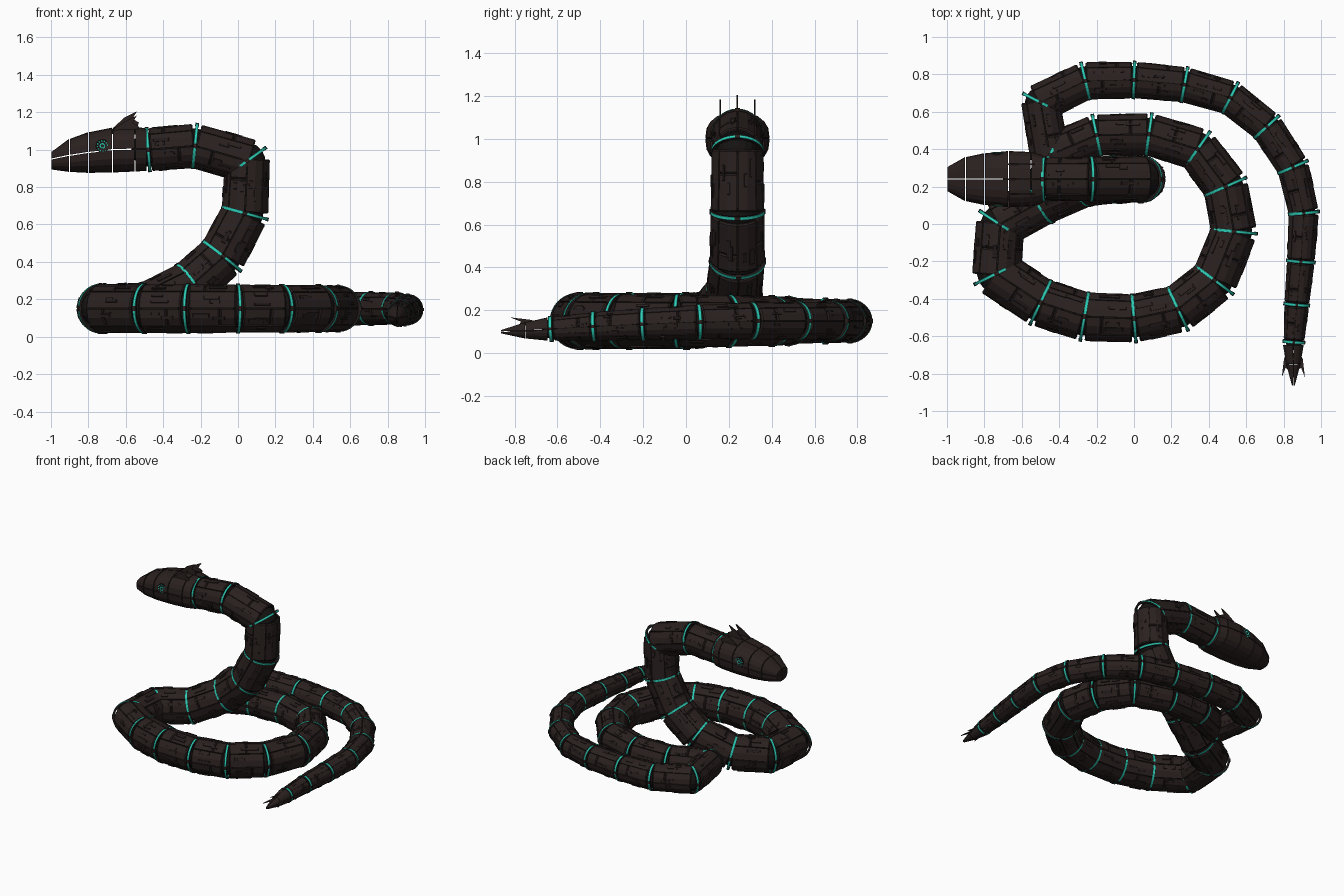
import bpy, bmesh, math, random
from mathutils import Vector, Matrix

if "Cube" in bpy.data.objects:
    bpy.data.objects.remove(bpy.data.objects["Cube"])

random.seed(4)

def material(name, rgb):
    m = bpy.data.materials.new(name)
    m.diffuse_color = (*rgb, 1)
    m.use_nodes = True
    m.node_tree.nodes["Principled BSDF"].inputs["Base Color"].default_value = m.diffuse_color
    return m

MATS = [material("dark_brown_armour", (0.023, 0.015, 0.014)),
        material("black_inner", (0.008, 0.006, 0.006)),
        material("teal_glow", (0.025, 0.60, 0.46)),
        material("umber_detail", (0.015, 0.010, 0.010))]
BROWN, BLACK, TEAL, UMBER = range(4)

def finish(bm, name, matrix=None):
    bmesh.ops.recalc_face_normals(bm, faces=bm.faces)
    me = bpy.data.meshes.new(name)
    bm.to_mesh(me)
    bm.free()
    for m in MATS:
        me.materials.append(m)
    ob = bpy.data.objects.new(name, me)
    if matrix:
        ob.matrix_world = matrix
    bpy.context.collection.objects.link(ob)
    return ob

def grid(bm, rows, mat, closed):
    """Skin a list of closed loops; cap the ends unless the rows form a ring."""
    vs = [[bm.verts.new(p) for p in row] for row in rows]
    n = len(vs[0])
    for i in range(len(vs) if closed else len(vs) - 1):
        a, b = vs[i], vs[(i + 1) % len(vs)]
        for k in range(n):
            bm.faces.new((a[k], a[(k + 1) % n], b[(k + 1) % n], b[k])).material_index = mat
    if not closed:
        for row in (vs[0], vs[-1]):
            bm.faces.new(row).material_index = mat

def slab(bm, rad, z0, z1, a0, a1, n, inner, outer, mat, bev=0.01):
    """Curved armour plate around local z; rad(z) gives the base radius."""
    prof = [(z0, inner), (z0, outer - bev * 0.8), (z0 + bev, outer),
            (z1 - bev, outer), (z1, outer - bev * 0.8), (z1, inner)]
    full = abs(a1 - a0 - math.tau) < 1e-4
    rows = []
    for i in range(n if full else n + 1):
        a = a0 + (a1 - a0) * i / n
        rows.append([Vector(((rad(z) + o) * math.cos(a), (rad(z) + o) * math.sin(a), z))
                     for z, o in prof])
    grid(bm, rows, mat, full)

def frame(origin, d):
    """Matrix with local z along d and local y as near to world up as possible."""
    d = d.normalized()
    ref = Vector((0, 0, 1)) if abs(d.z) < 0.9 else Vector((1, 0, 0))
    x = ref.cross(d).normalized()
    y = d.cross(x)
    return Matrix.Translation(origin) @ Matrix((x, y, d)).transposed().to_4x4()

# Joint positions from neck to tail, with the body radius at each
JOINTS = [(-.48, .24, 1.0, .115), (-.23, .24, 1.02, .118), (.05, .24, .94, .12),
          (.037, .24, .66, .125), (-.085, .24, .43, .128), (-.26, .225, .275, .13),
          (-.49, .125, .16, .13), (-.715, 0, .15, .13), (-.735, -.265, .15, .13),
          (-.50, -.42, .15, .13), (-.265, -.495, .15, .13), (0, -.505, .15, .128),
          (.235, -.455, .15, .127), (.43, -.30, .15, .125), (.535, -.04, .15, .122),
          (.49, .20, .15, .12), (.34, .40, .15, .115), (.08, .48, .15, .112),
          (-.20, .475, .15, .11), (-.45, .37, .15, .107), (-.50, .65, .15, .103),
          (-.26, .765, .15, .10), (0, .77, .15, .097), (.27, .745, .15, .094),
          (.515, .675, .15, .091), (.71, .52, .15, .088), (.85, .305, .15, .085),
          (.908, .06, .145, .08), (.892, -.20, .135, .074), (.87, -.43, .125, .066),
          (.855, -.63, .113, .055)]
P = [Vector(j[:3]) for j in JOINTS]
R = [j[3] for j in JOINTS]
D = [(b - a).normalized() for a, b in zip(P, P[1:])]

def trim(i):
    """Gap left at joint i; strongly bent joints overlap instead."""
    bend = D[i - 1].angle(D[i]) if 0 < i < len(D) else 0
    return 0.011 - 0.035 * math.tan(min(bend, 1.2) / 2)

# Armoured body segments
for i, d in enumerate(D):
    L = (P[i + 1] - P[i]).length
    rad = lambda z, a=R[i], b=R[i + 1], L=L: a + (b - a) * z / L
    s = R[i] / 0.13
    t0, t1 = trim(i), L - trim(i + 1)
    bm = bmesh.new()
    slab(bm, rad, t0 + .006, t1 - .006, 0, math.tau, 16, -0.04 * s, -0.010 * s, BLACK)
    for k in range(8):
        a0 = (k + 0.03) * math.tau / 8
        a1 = (k + 0.97) * math.tau / 8
        cut = L * random.choice((0.35, 0.5, 0.65))
        spans = [(t0, t1)] if k % 2 else [(t0, cut - 0.0015), (cut + 0.0015, t1)]
        for z0, z1 in spans:
            slab(bm, rad, z0, z1, a0, a1, 2, -0.015 * s, 0, BROWN, 0.007)
        # small raised details on each plate
        for _ in range(2):
            am = a0 + random.uniform(0.12, 0.6)
            zc = random.uniform(0.25, 0.7) * L
            h = random.uniform(0.02, 0.05) * s
            w = random.uniform(0.03, 0.09)
            slab(bm, rad, zc - h, zc + h, am - w, am + w, 1, -0.012 * s, 0.004 * s,
                 random.choice((BROWN, BROWN, UMBER)), 0.003)
    finish(bm, f"body_segment_{i + 1:02d}", frame(P[i], d))

# Ball joints and glowing rings between the segments
for i, p in enumerate(P):
    d0, d1 = D[max(i - 1, 0)], D[min(i, len(D) - 1)]
    m = frame(p, d0 + d1)
    r = R[i]
    bm = bmesh.new()
    bmesh.ops.create_uvsphere(bm, u_segments=16, v_segments=8, radius=r * 0.8)
    for f in bm.faces:
        f.material_index = BLACK
    finish(bm, f"ball_joint_{i + 1:02d}", m)
    bm = bmesh.new()
    slab(bm, lambda z: r, -0.008, 0.008, 0, math.tau, 32, -0.012, 0.003, TEAL, 0.001)
    # only the rim glows; the flat sides are dark
    bm.normal_update()
    for f in bm.faces:
        if abs(f.normal.z) > 0.8:
            f.material_index = UMBER
    for k in range(4):
        a = k * math.tau / 4 - 0.1
        slab(bm, lambda z: r, -0.010, 0.010, a, a + 0.2, 2, -0.012, 0.006, BROWN, 0.002)
    finish(bm, f"joint_ring_{i + 1:02d}", m)

def quarter_shells(name, stations, place, gap, power=2.5):
    """Panels in four quarters with open slits; station = (t, half width, mid, top, bottom)."""
    for i in range(len(stations) - 1):
        bm = bmesh.new()
        for sy in (-1, 1):
            for up in (True, False):
                rows = []
                for st, off in ((stations[i], gap), (stations[i + 1], -gap)):
                    t, hw, mid, top, bot = st
                    h = top - mid if up else bot - mid
                    sz = 1 if up else -1
                    arc = []
                    for k in range(6):
                        a = k / 5 * math.pi / 2
                        arc.append((hw * math.cos(a) ** (2 / power) if k < 5 else 0,
                                    h * math.sin(a) ** (2 / power)))
                    inner = 0.1 if i == 0 else 0.8
                    loop = arc + [(y * inner, z * inner) for y, z in reversed(arc)]
                    rows.append([place(t + off, sy * (y + gap), mid + z + sz * gap)
                                 for y, z in loop])
                grid(bm, rows, BROWN, False)
        finish(bm, f"{name}_{i + 1}")

# Head made of split panels
HEAD = [(-1.0, .062, .95, .985, .897), (-.90, .115, .97, 1.055, .884),
        (-.80, .135, .985, 1.09, .879), (-.67, .147, 1.0, 1.115, .881),
        (-.55, .142, 1.003, 1.12, .886), (-.487, .125, 1.003, 1.11, .89)]
quarter_shells("head_panel", HEAD, lambda t, y, z: Vector((t, 0.24 + y, z)), 0.003)

# Tail tip, pointing forwards
TAIL = [(-.865, .006, .10, .106, .094), (-.75, .036, .105, .142, .07), (-.645, .054, .112, .165, .06)]
quarter_shells("tail_tip", TAIL, lambda t, y, z: Vector((0.852 + y, t, z)), 0.0015, 2.0)

def fin(name, pts, thick):
    """Flat plate through pts, thickened along its normal."""
    pts = [Vector(p) for p in pts]
    n = (pts[1] - pts[0]).cross(pts[2] - pts[0]).normalized() * thick / 2
    bm = bmesh.new()
    grid(bm, [[p - n for p in pts], [p + n for p in pts]], BROWN, False)
    finish(bm, name)

# Crest fins on top of the head
for name, y, dz in (("crest_right", .16, -.022), ("crest_centre", .24, 0), ("crest_left", .32, -.022)):
    fin(name, [(-.70, y, 1.085), (-.61, y, 1.17 + dz), (-.54, y, 1.205 + dz),
               (-.565, y, 1.165 + dz), (-.53, y, 1.145 + dz), (-.55, y, 1.08)], 0.007)

# Tail fins
for name, ux, uz in (("tail_fin_left", -1, 0), ("tail_fin_right", 1, 0), ("tail_fin_top", 0, 1)):
    fin(name, [(.852 + ux * a, y, .105 + uz * a)
               for a, y in ((.03, -.69), (.05, -.72), (.062, -.82), (.042, -.77), (.02, -.78))], 0.006)

# Eyes: dark disc, teal iris and a ring of teal dots, on both sides
for side, sgn in (("right", -1), ("left", 1)):
    m = frame(Vector((-.725, .24 + sgn * .142, 1.02)), Vector((0, sgn, 0)))
    bm = bmesh.new()
    slab(bm, lambda z: 0, -0.03, 0.0, 0, math.tau, 20, 0.004, 0.036, BLACK, 0.002)
    slab(bm, lambda z: 0, -0.02, 0.004, 0, math.tau, 16, 0.009, 0.016, TEAL, 0.001)
    for k in range(12):
        a = k * math.tau / 12
        slab(bm, lambda z: 0, -0.01, 0.003, a, a + 0.25, 1, 0.024, 0.031, TEAL, 0.001)
    finish(bm, f"eye_{side}", m)
